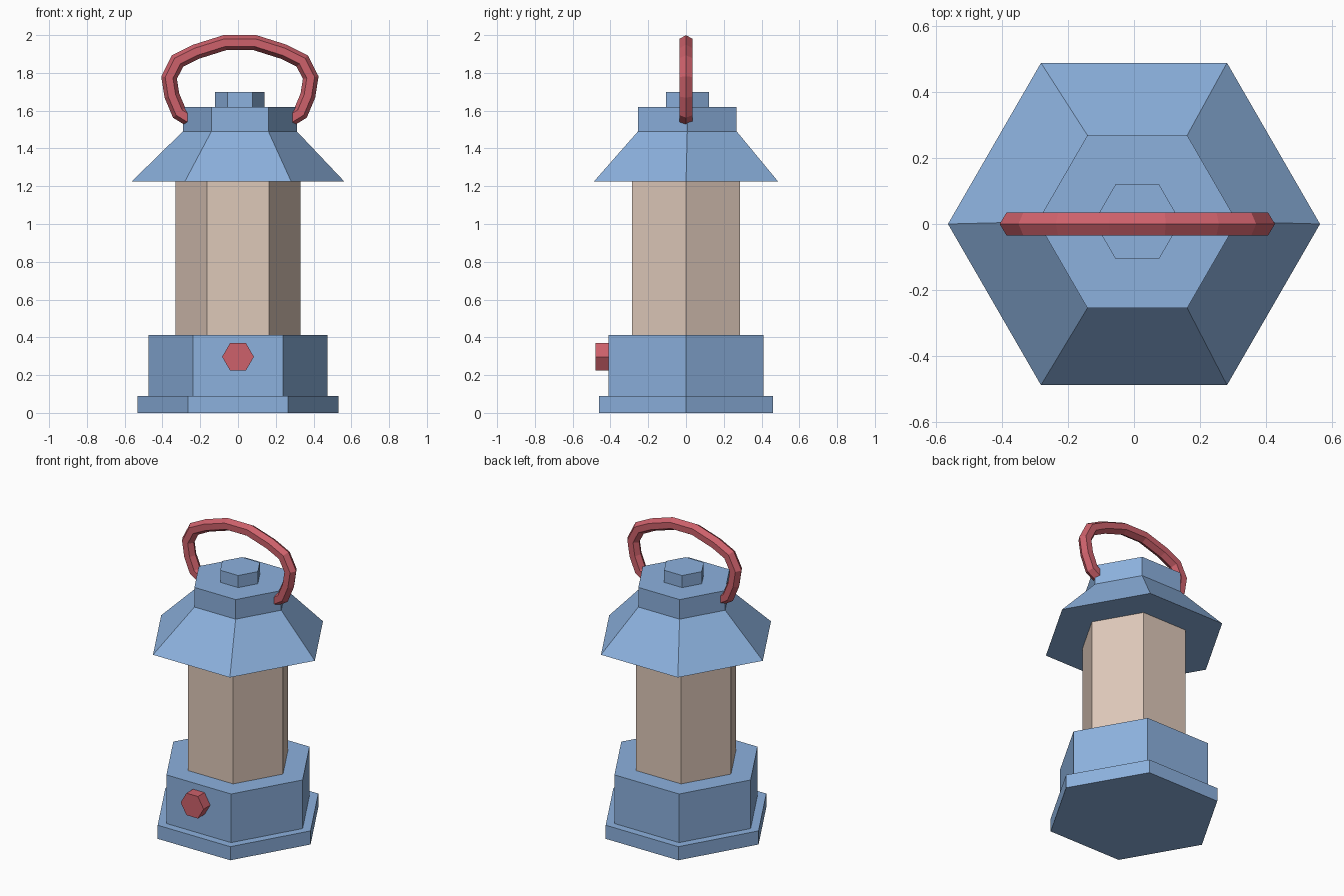
import bpy, bmesh, math
from mathutils import Vector

if "Cube" in bpy.data.objects:
    bpy.data.objects.remove(bpy.data.objects["Cube"])


def material(name, rgb):
    m = bpy.data.materials.new(name)
    m.diffuse_color = (*rgb, 1.0)
    m.use_nodes = True
    m.node_tree.nodes["Principled BSDF"].inputs["Base Color"].default_value = m.diffuse_color
    return m


BLUE = material("blue_metal", (0.262, 0.440, 0.730))
BEIGE = material("beige_glass", (0.730, 0.578, 0.485))
RED = material("red_trim", (0.610, 0.119, 0.147))


def hexagon(centre, r, u, v):
    """Six points around centre in the plane of u and v."""
    return [Vector(centre) + Vector(u) * (r * math.cos(i * math.pi / 3))
            + Vector(v) * (r * math.sin(i * math.pi / 3)) for i in range(6)]


def loft(name, rings, mat):
    """Skin a list of six-point rings and cap both ends."""
    bm = bmesh.new()
    rows = [[bm.verts.new(p) for p in ring] for ring in rings]
    for a, b in zip(rows, rows[1:]):
        for i in range(6):
            j = (i + 1) % 6
            bm.faces.new((a[i], a[j], b[j], b[i]))
    bm.faces.new(rows[0])
    bm.faces.new(rows[-1])
    bmesh.ops.recalc_face_normals(bm, faces=bm.faces)
    mesh = bpy.data.meshes.new(name)
    bm.to_mesh(mesh)
    bm.free()
    mesh.materials.append(mat)
    obj = bpy.data.objects.new(name, mesh)
    bpy.context.collection.objects.link(obj)
    return obj


X, Y, Z = (1, 0, 0), (0, 1, 0), (0, 0, 1)
CX, CY = 0.01, 0.007   # the top pieces sit slightly off centre

# Body: name, material, (x, y, z, radius) at bottom and top
for name, mat, low, high in [
    ("foot_plate", BLUE, (0, 0, 0, 0.532), (0, 0, 0.09, 0.532)),
    ("base", BLUE, (0, 0, 0.09, 0.474), (0, 0, 0.412, 0.474)),
    ("glass", BEIGE, (0, 0, 0.412, 0.33), (0, 0, 1.225, 0.33)),
    ("roof", BLUE, (0, 0, 1.225, 0.563), (CX, CY, 1.49, 0.302)),
    ("collar", BLUE, (CX, CY, 1.49, 0.302), (CX, CY, 1.62, 0.302)),
    ("cap", BLUE, (CX, CY, 1.62, 0.131), (CX, CY, 1.70, 0.131)),
]:
    loft(name, [hexagon(p[:3], p[3], X, Y) for p in (low, high)], mat)

# Button on the front
loft("button", [hexagon((0, y, 0.297), 0.084, X, Z) for y in (-0.405, -0.48)], RED)

# Carrying handle: mirrored path swept with a mitred hexagon
half = [(0.265, 1.555), (0.322, 1.59), (0.36, 1.68), (0.375, 1.775),
        (0.33, 1.863), (0.232, 1.912), (0.08, 1.96)]
path = [Vector((CX - x, 0, z)) for x, z in half]
path += [Vector((CX + x, 0, z)) for x, z in reversed(half)]
rings = []
for i, p in enumerate(path):
    before = (p - path[i - 1]).normalized() if i else None
    after = (path[i + 1] - p).normalized() if i + 1 < len(path) else None
    before, after = before or after, after or before
    tangent = (before + after).normalized()
    outward = Vector(Y).cross(tangent) / tangent.dot(after)
    rings.append(hexagon(p, 0.04, outward, Y))
loft("handle", rings, RED)
